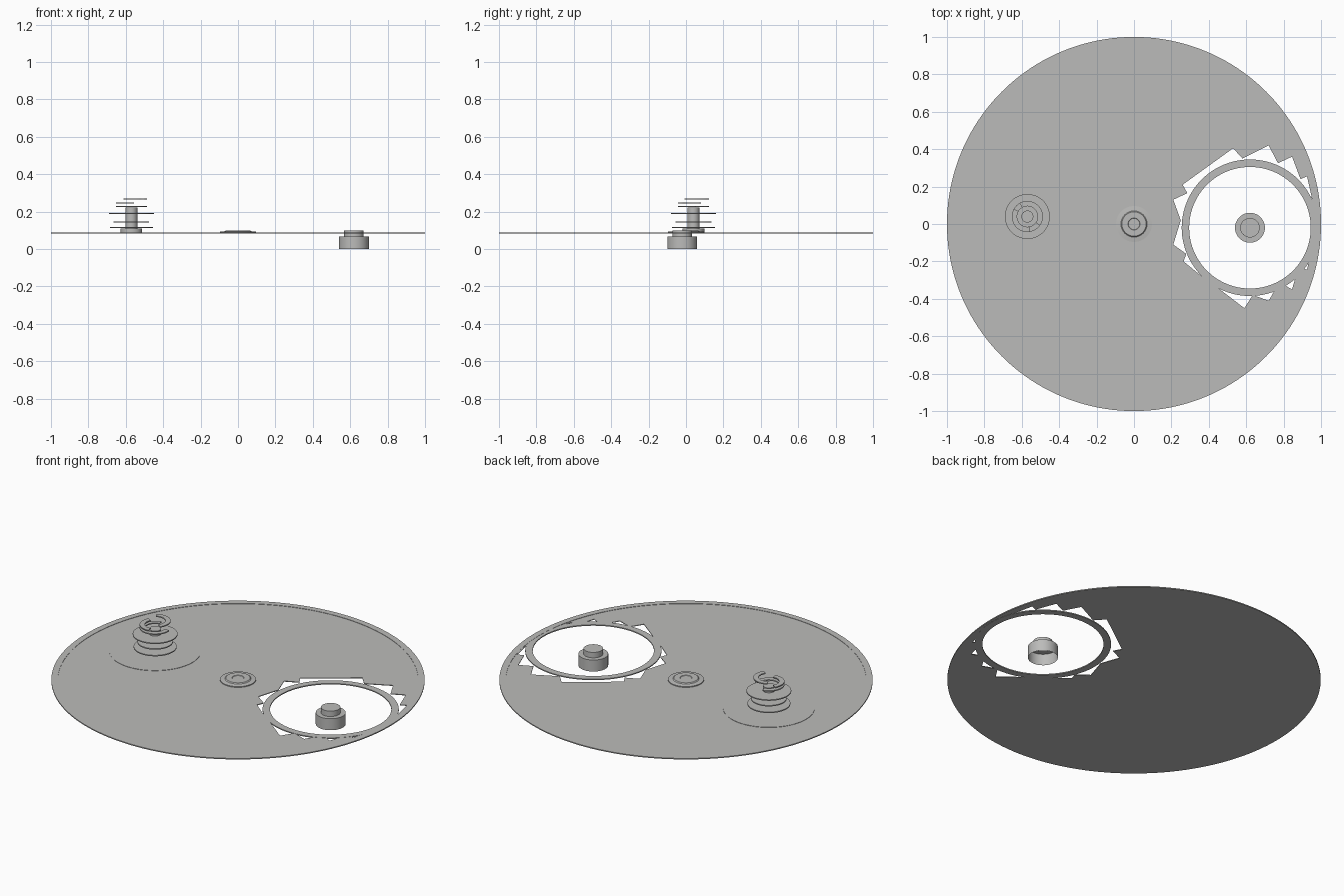
import bpy, bmesh, math
from math import sin, cos, radians, tau

cube = bpy.data.objects.get("Cube")
if cube:
    bpy.data.objects.remove(cube, do_unlink=True)

grey = bpy.data.materials.new("warm grey")
grey.use_nodes = True
tone = (0.5, 0.5, 0.49, 1)
grey.diffuse_color = tone
grey.node_tree.nodes["Principled BSDF"].inputs["Base Color"].default_value = tone


def activate(obj):
    bpy.ops.object.select_all(action='DESELECT')
    obj.select_set(True)
    bpy.context.view_layer.objects.active = obj


def circle(radius, centre=(0, 0), count=96):
    return [(centre[0] + radius * cos(tau * i / count),
             centre[1] + radius * sin(tau * i / count)) for i in range(count)]


def arc_band(inner, outer, start, end, centre, count=32):
    """Outline of a partial flat ring, angles in degrees."""
    angles = [radians(start + (end - start) * i / count) for i in range(count + 1)]
    path = [(outer, a) for a in angles] + [(inner, a) for a in reversed(angles)]
    return [(centre[0] + r * cos(a), centre[1] + r * sin(a)) for r, a in path]


def plate(name, outlines, bottom, top):
    """Flat plate from closed outlines; an inner outline becomes a hole."""
    curve = bpy.data.curves.new(name, 'CURVE')
    curve.dimensions = '2D'
    curve.fill_mode = 'BOTH'
    curve.extrude = (top - bottom) / 2
    for outline in outlines:
        spline = curve.splines.new('POLY')
        spline.points.add(len(outline) - 1)
        for point, (x, y) in zip(spline.points, outline):
            point.co = (x, y, 0, 1)
        spline.use_cyclic_u = True
    obj = bpy.data.objects.new(name, curve)
    bpy.context.collection.objects.link(obj)
    obj.location.z = (top + bottom) / 2
    activate(obj)
    bpy.ops.object.convert(target='MESH')
    obj = bpy.context.object
    obj.data.materials.clear()
    obj.data.materials.append(grey)
    return obj


def lathe(name, profile, centre, steps=48):
    """Spin a radius and height profile about a vertical axis."""
    bm = bmesh.new()
    verts = [bm.verts.new((r, 0, z)) for r, z in profile]
    edges = [bm.edges.new(pair) for pair in zip(verts, verts[1:])]
    bmesh.ops.spin(bm, geom=verts + edges, cent=(0, 0, 0), axis=(0, 0, 1),
                   angle=tau, steps=steps)
    bmesh.ops.remove_doubles(bm, verts=bm.verts, dist=0.0001)
    bmesh.ops.recalc_face_normals(bm, faces=bm.faces)
    # Open shells: make the upward faces point up
    if sum(f.normal.z * f.calc_area() for f in bm.faces) < -0.0001:
        bmesh.ops.reverse_faces(bm, faces=bm.faces)
    mesh = bpy.data.meshes.new(name)
    bm.to_mesh(mesh)
    bm.free()
    obj = bpy.data.objects.new(name, mesh)
    obj.location = (centre[0], centre[1], 0)
    bpy.context.collection.objects.link(obj)
    mesh.materials.append(grey)
    activate(obj)
    bpy.ops.object.shade_smooth_by_angle(angle=radians(30))
    return obj


# Large round base with a saw-toothed opening
teeth = [(.21, .13), (.25, .02), (.21, -.11), (.28, -.16), (.265, -.2),
         (.35, -.27), (.44, -.335), (.59, -.45), (.635, -.38), (.72, -.41),
         (.755, -.35), (.81, -.33), (.845, -.35), (.865, -.28), (.91, -.24),
         (.925, -.245), (.935, -.2), (.96, -.02), (.95, .145), (.925, .255),
         (.89, .24), (.845, .36), (.77, .325), (.72, .42), (.58, .35),
         (.53, .405), (.26, .21), (.285, .165)]
plate("base_disc", [circle(1, count=160), teeth], .083, .087)
plate("raised_rim", [circle(1, count=160), circle(.965, count=160)], .085, .089)

# Ring and hollow stepped button inside the opening
opening = (.62, -.02)
plate("opening_ring", [circle(.365, opening), circle(.325, opening)], .082, .088)
lathe("stepped_button", [(.08, 0), (.08, .068), (.052, .068), (.052, .1), (0, .1)],
      opening)

# Low central hub
lathe("centre_hub", [(.096, .087), (.096, .092), (.07, .095), (.065, .1),
                     (.032, .1), (.03, .098), (0, .098)], (0, 0))

# Spindle with stacked flanges on a shallow pad
post = (-.57, .04)
plate("spindle_pad", [circle(.245, post)], .085, .089)
lathe("spindle_post", [(.058, .087), (.058, .11), (.032, .11), (.032, .222), (0, .222)],
      post)
for number, (radius, height) in enumerate([(.115, .115), (.095, .145), (.12, .19)]):
    plate(f"spindle_flange_{number + 1}", [circle(radius, post, 64)],
          height - .003, height + .003)

# Broken curls rising above the post
curls = [(100, 370, .227), (150, 280, .245), (-36, 120, .268)]
for number, (start, end, height) in enumerate(curls):
    plate(f"spindle_curl_{number + 1}", [arc_band(.055, .083, start, end, post)],
          height - .003, height + .003)
